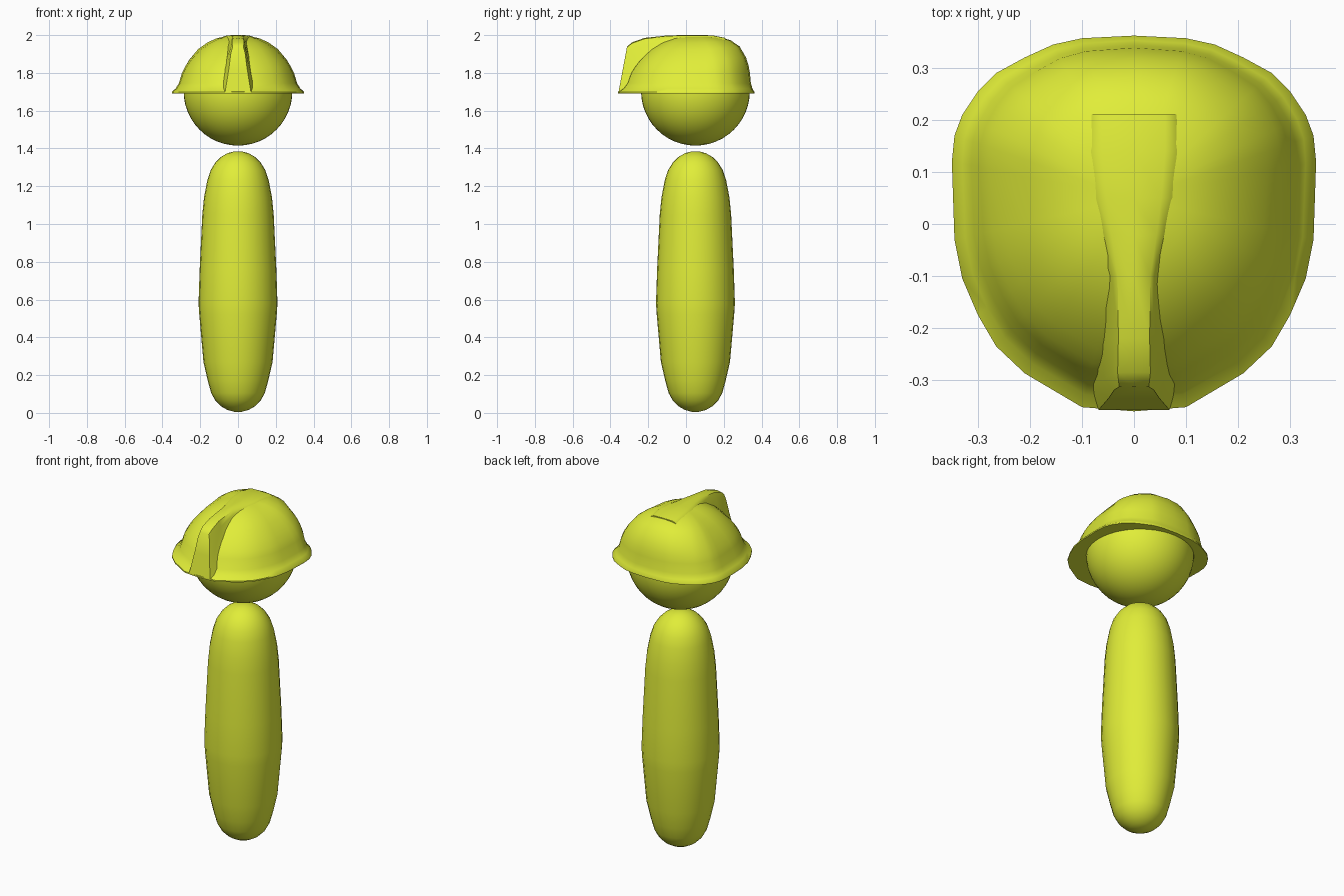
import bpy, bmesh, math

if "Cube" in bpy.data.objects:
    bpy.data.objects.remove(bpy.data.objects["Cube"])

CY = 0.05  # body, head and crown share this axis

mat = bpy.data.materials.new("yellow_green")
mat.diffuse_color = (0.75, 0.85, 0.04, 1)
mat.use_nodes = True
mat.node_tree.nodes["Principled BSDF"].inputs["Base Color"].default_value = mat.diffuse_color


def loft(name, rings, cap_start=True, cap_end=True, angle=40):
    """Skin equal-length closed rings of points into one object."""
    bm = bmesh.new()
    vs = [[bm.verts.new(p) for p in r] for r in rings]
    n = len(rings[0])
    for a, b in zip(vs, vs[1:]):
        for i in range(n):
            j = (i + 1) % n
            bm.faces.new((a[i], a[j], b[j], b[i]))
    if cap_start:
        bm.faces.new(vs[0][::-1])
    if cap_end:
        bm.faces.new(vs[-1])
    bmesh.ops.recalc_face_normals(bm, faces=bm.faces)
    me = bpy.data.meshes.new(name)
    bm.to_mesh(me)
    bm.free()
    ob = bpy.data.objects.new(name, me)
    bpy.context.collection.objects.link(ob)
    finish(ob, angle)
    return ob


def finish(ob, angle):
    ob.data.materials.append(mat)
    bpy.ops.object.select_all(action='DESELECT')
    ob.select_set(True)
    bpy.context.view_layer.objects.active = ob
    bpy.ops.object.shade_smooth_by_angle(angle=math.radians(angle))


def circle(r, z, n=28):
    return [(r * math.cos(math.tau * i / n), CY + r * math.sin(math.tau * i / n), z)
            for i in range(n)]


# Body: tall rounded capsule, widest below the middle
body = [(0.02, 0.006), (0.055, 0.015), (0.09, 0.035), (0.12, 0.065), (0.142, 0.105),
        (0.16, 0.17), (0.183, 0.27), (0.205, 0.52), (0.209, 0.58), (0.203, 0.76),
        (0.189, 1.05), (0.18, 1.14), (0.163, 1.23), (0.145, 1.285), (0.12, 1.325),
        (0.09, 1.355), (0.055, 1.375), (0.02, 1.384)]
loft("body", [circle(r, z) for r, z in body])

# Head: smooth ball under the helmet
bpy.ops.mesh.primitive_uv_sphere_add(segments=48, ring_count=24, radius=0.288,
                                     location=(0, CY, 1.703))
head = bpy.context.object
head.name = "head"
finish(head, 40)

# Helmet: brim outline from front to back, mirrored in x
half = [(0.1, -0.352), (0.21, -0.287), (0.265, -0.235), (0.3, -0.175), (0.33, -0.105),
        (0.345, -0.03), (0.35, 0.12), (0.345, 0.17), (0.33, 0.21), (0.3, 0.255),
        (0.265, 0.29), (0.21, 0.32), (0.155, 0.345), (0.1, 0.357)]
outline = [(0, -0.36)] + half + [(0, 0.362)] + [(-x, y) for x, y in half[::-1]]


def scaled(f_side, f_back, z_side, z_back):
    """Shrink the outline, blending side values into back values."""
    ring = []
    for x, y in outline:
        d = math.hypot(x, y - CY)
        b = max(0, (y - CY) / d) ** 1.5
        f = f_side + (f_back - f_side) * b
        ring.append((x * f, CY + (y - CY) * f, z_side + (z_back - z_side) * b))
    return ring


rings = [[(0.286 * x / math.hypot(x, y - CY), CY + 0.286 * (y - CY) / math.hypot(x, y - CY), 1.692)
          for x, y in outline]]
for row in [(1, 1, 1.692, 1.692), (1, 1, 1.7, 1.7), (0.94, 0.97, 1.718, 1.715),
            (0.89, 0.94, 1.745, 1.745), (0.84, 0.925, 1.80, 1.80),
            (0.79, 0.90, 1.832, 1.84), (0.72, 0.86, 1.868, 1.88),
            (0.58, 0.75, 1.922, 1.94), (0.44, 0.60, 1.958, 1.972),
            (0.30, 0.42, 1.982, 1.99), (0.15, 0.2, 1.994, 1.997), (0.03, 0.03, 1.998, 1.998)]:
    rings.append(scaled(*row))
loft("helmet", rings, cap_start=False, angle=50)

# Ridge along the crown: top y, bottom y, half width, top z, flare, bottom z
sections = [(-0.312, -0.357, 0.038, 1.94, 0.03, 1.70),
            (-0.285, -0.31, 0.042, 1.962, 0.045, 1.71),
            (-0.22, -0.22, 0.04, 1.985, 0.065, 1.75),
            (-0.10, -0.10, 0.042, 1.998, 0.07, 1.85),
            (-0.02, -0.02, 0.058, 2.0, 0.07, 1.92),
            (0.05, 0.05, 0.07, 2.0, 0.06, 1.95),
            (0.14, 0.14, 0.08, 1.999, 0.04, 1.95),
            (0.21, 0.21, 0.08, 1.985, 0.03, 1.93)]
ridge = []
for yt, yb, w, zt, fl, zb in sections:
    def pt(x, t):
        return (x, yb + (yt - yb) * t, zb + (zt - zb) * t)
    right = [pt(w + fl, 0), pt(w + fl * 0.35, 0.5), pt(w, 0.85), pt(w * 0.75, 0.98)]
    ridge.append(right + [pt(0, 1)] + [(-x, y, z) for x, y, z in right[::-1]])
loft("helmet_ridge", ridge, angle=50)
